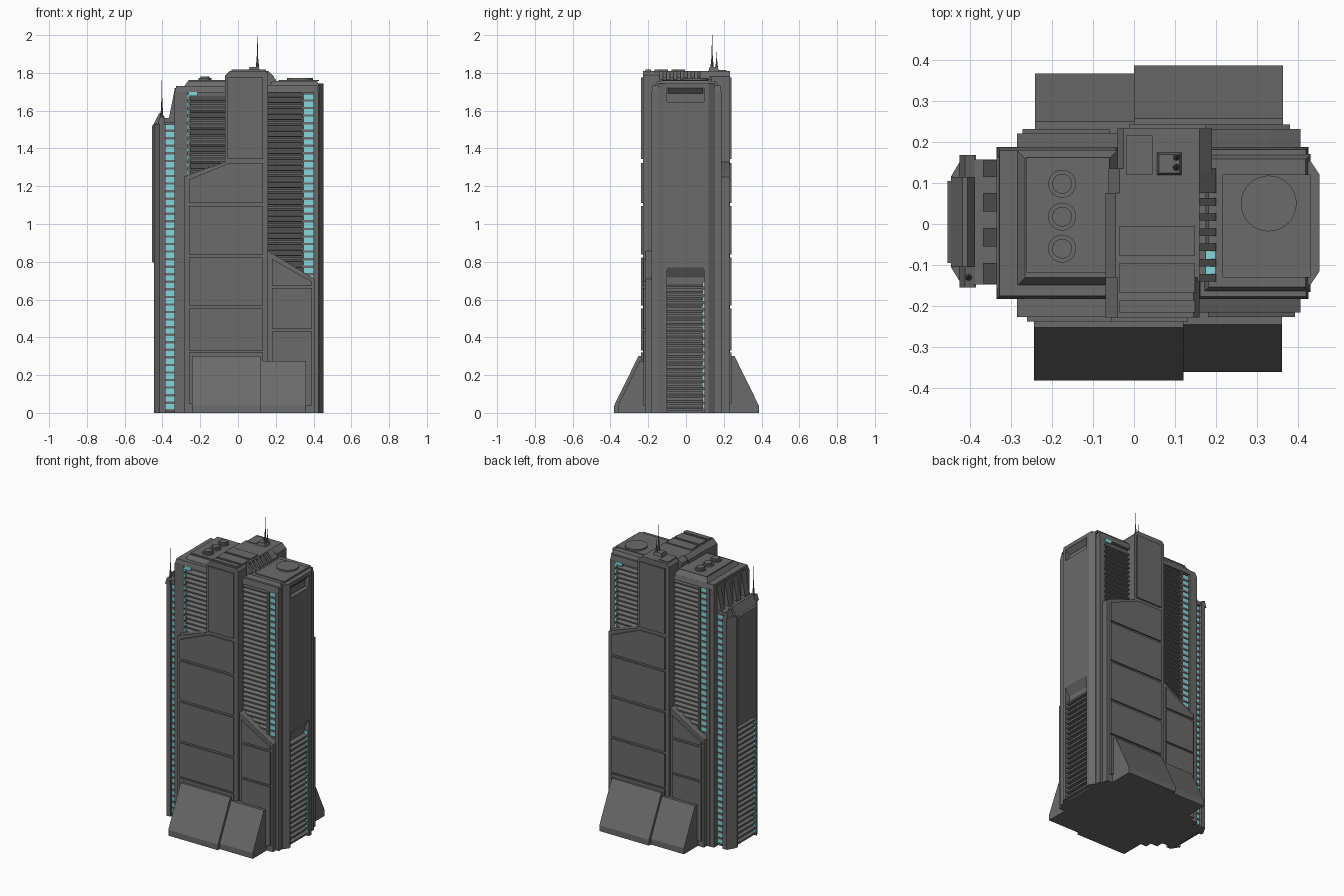
import bpy, bmesh, math
from mathutils import Vector


def material(name, rgb):
    m = bpy.data.materials.new(name)
    m.diffuse_color = (*rgb, 1)
    return m


GREY = material("concrete grey", (0.145, 0.145, 0.145))
CYAN = material("window cyan", (0.23, 0.68, 0.70))


def prism(pts, axis, a, b):
    """Solid from a 2D outline swept along an axis from a to b."""
    place = {'x': lambda p, t: (t, p[0], p[1]),
             'y': lambda p, t: (p[0], t, p[1]),
             'z': lambda p, t: (p[0], p[1], t)}[axis]
    return [[Vector(place(p, t)) for p in pts] for t in (a, b)]


def box(x0, x1, y0, y1, z0, z1, inset=0.0):
    """Box whose top ring may be inset to give sloping sides."""
    i = inset
    return [[Vector((x0, y0, z0)), Vector((x1, y0, z0)), Vector((x1, y1, z0)), Vector((x0, y1, z0))],
            [Vector((x0 + i, y0 + i, z1)), Vector((x1 - i, y0 + i, z1)),
             Vector((x1 - i, y1 - i, z1)), Vector((x0 + i, y1 - i, z1))]]


def part(name, solids, mat=GREY, turned=False):
    """One object from several solids; turned = rotated half a turn for the back."""
    bm = bmesh.new()
    for rings in solids:
        lo, hi = [[bm.verts.new((0.12 - v.x, 0.005 - v.y, v.z) if turned else v) for v in r]
                  for r in rings]
        n = len(lo)
        bm.faces.new(lo)
        bm.faces.new(hi)
        for i in range(n):
            j = (i + 1) % n
            bm.faces.new((lo[i], lo[j], hi[j], hi[i]))
    bmesh.ops.recalc_face_normals(bm, faces=bm.faces)
    me = bpy.data.meshes.new(name)
    bm.to_mesh(me)
    bm.free()
    me.materials.append(mat)
    ob = bpy.data.objects.new(name, me)
    bpy.context.collection.objects.link(ob)
    return ob


def circle(x, y, r, n=24):
    return [(x + r * math.cos(2 * math.pi * i / n), y + r * math.sin(2 * math.pi * i / n)) for i in range(n)]


def steps(z0, z1, d):
    return [z0 + i * d for i in range(int(round((z1 - z0) / d)))]


# --- core and roofs
part("core", [box(-0.335, 0.415, -0.158, 0.163, 0, 1.72),
              box(-0.335, -0.300, -0.183, 0.187, 0, 1.70)])
part("left_roof", [box(-0.335, -0.04, -0.183, 0.187, 1.695, 1.73, 0.008),
                   box(-0.285, -0.04, -0.15, 0.18, 1.728, 1.757, 0.02)])
part("left_roof_panel", [box(-0.262, -0.06, -0.118, 0.162, 1.757, 1.762)])
part("right_roof", [box(0.155, 0.425, -0.183, 0.187, 1.695, 1.735, 0.006),
                    box(0.17, 0.43, -0.165, 0.17, 1.73, 1.757, 0.012)])
part("right_roof_panel", [box(0.215, 0.43, -0.13, 0.12, 1.757, 1.762)])
part("landing_pad", [prism(circle(0.328, 0.05, 0.068, 32), 'z', 1.757, 1.772)])
part("roof_vents", [s for y in (0.098, 0.018, -0.06) for s in (
    prism(circle(-0.175, y, 0.034), 'z', 1.757, 1.772),
    prism(circle(-0.175, y, 0.024), 'z', 1.772, 1.782))])

# --- facade, used on the front and turned for the back
for side, turned in (("front", False), ("back", True)):
    def make(name, solids, mat=GREY):
        part(side + "_" + name, solids, mat, turned)

    make("pillars", [box(-0.305, -0.268, -0.183, -0.1, 0, 1.70),
                     box(0.40, 0.425, -0.183, -0.1, 0, 1.70),
                     box(0.338, 0.35, -0.178, -0.1, 0, 1.70)])
    # slanted louvres beside the central column
    make("louvres", [prism([(-0.15, z), (-0.18, z + 0.003), (-0.18, z + 0.012), (-0.15, z + 0.027)], 'x', a, b)
                     for a, b, z0 in ((0.155, 0.34, 0.68), (-0.255, -0.06, 1.2))
                     for z in steps(z0, 1.69, 0.03)])
    # corner window strips with floor slats
    make("windows", [box(0.35, 0.40, -0.168, -0.155, z, z + 0.028) for z in steps(0.70, 1.70, 0.04)], CYAN)
    make("window_slats", [box(0.35, 0.40, -0.173, -0.15, z - 0.012, z) for z in steps(0.70, 1.70, 0.04)])
    make("reveal_windows", [box(-0.268, -0.260, -0.180, -0.155, z, z + 0.026)
                            for z in steps(1.22, 1.70, 0.04)]
         + [box(-0.262, -0.215, -0.183, -0.176, 1.678, 1.70)], CYAN)
    # central column
    make("column", [prism([(-0.07, 0), (0.16, 0), (0.16, 1.79), (0.145, 1.81), (-0.04, 1.81), (-0.07, 1.78)],
                          'y', -0.228, -0.12)])
    make("column_panel", [prism([(-0.055, 1.345), (0.132, 1.345), (0.132, 1.775), (-0.055, 1.775)],
                                'y', -0.237, -0.22)])
    # large stepped facade panels
    make("large_facade", [prism([(-0.285, 0), (0.145, 0), (0.145, 1.335), (-0.05, 1.335), (-0.21, 1.28),
                                 (-0.285, 1.25)], 'y', -0.226, -0.15)])
    make("large_panels", [prism([(-0.26, a), (0.132, a), (0.132, b), (-0.26, b)], 'y', -0.237, -0.22)
                          for a, b in ((0.05, 0.32), (0.33, 0.553), (0.568, 0.823), (0.838, 1.095))]
         + [prism([(-0.26, 1.11), (0.132, 1.11), (0.132, 1.322), (-0.05, 1.322), (-0.26, 1.235)],
                  'y', -0.237, -0.22)])
    # small stepped facade panels
    make("small_facade", [prism([(0.155, 0), (0.405, 0), (0.405, 0.71), (0.155, 0.86)], 'y', -0.215, -0.15)])
    make("small_panels", [prism([(0.18, a), (0.392, a), (0.392, b), (0.18, c)], 'y', -0.226, -0.21)
                          for a, b, c in ((0.04, 0.43, 0.43), (0.443, 0.66, 0.66), (0.675, 0.695, 0.815))])
    # sloping foot buttresses
    make("large_foot", [prism([(-0.2, 0), (-0.381, 0), (-0.381, 0.038), (-0.252, 0.30), (-0.2, 0.30)],
                              'x', -0.243, 0.12)])
    make("small_foot", [prism([(-0.2, 0), (-0.361, 0), (-0.361, 0.038), (-0.245, 0.275), (-0.2, 0.275)],
                              'x', 0.12, 0.361)])

# --- central roof with ribbed shoulder
part("central_roof", [
    prism([(-0.07, 1.70), (0.16, 1.70), (0.16, 1.81), (-0.045, 1.81), (-0.07, 1.785)], 'y', -0.13, 0.075),
    prism([(-0.062, 1.70), (0.2, 1.70), (0.2, 1.765), (0.16, 1.81), (-0.035, 1.81), (-0.062, 1.785)],
          'y', 0.075, 0.135),
    box(0.15, 0.175, -0.14, 0.08, 1.70, 1.775)])
part("shoulder_ribs", [prism([(0.155, 1.75), (0.2, 1.75), (0.2, 1.765), (0.16, 1.81), (0.155, 1.81)],
                             'y', y, y + 0.018) for y in steps(-0.14, 0.08, 0.037)])
part("shoulder_windows", [box(0.16, 0.198, y, y + 0.019, 1.757, 1.765) for y in (-0.122, -0.085)], CYAN)
part("roof_plates", [box(-0.035, 0.148, a, b, 1.805, 1.817)
                     for a, b in ((-0.078, -0.005), (-0.168, -0.095), (-0.215, -0.185))]
     + [box(-0.02, 0.045, 0.12, 0.215, 1.805, 1.814)])
part("antenna_base", [box(0.055, 0.117, 0.118, 0.175, 1.805, 1.83, 0.006)])

# --- antennas: tapering masts
def mast(x, y, z0, z1):
    zs = [z0, z0 + 0.3 * (z1 - z0), z0 + 0.55 * (z1 - z0), z1]
    return [[[Vector((*p, a)) for p in circle(x, y, r, 8)], [Vector((*p, b)) for p in circle(x, y, q, 8)]]
            for a, b, r, q in ((zs[0], zs[1], 0.009, 0.005), (zs[1], zs[2], 0.004, 0.003),
                               (zs[2], zs[3], 0.002, 0.001))]


part("roof_antennas", mast(0.103, 0.138, 1.82, 2.0) + mast(0.103, 0.162, 1.82, 1.91))
part("wing_antenna", mast(-0.403, -0.13, 1.55, 1.76))

# --- right end cap: recess with louvres below, vent near the top
def end_plan(x0, x1, x2, x3, ya, yb, yc, yd, notch):
    """Chamfered plan outline, optionally notched back to x1 in the middle."""
    mid = [(x3, -0.1), (notch, -0.1), (notch, 0.095), (x3, 0.095)] if notch else []
    return [(x0, ya), (x2, ya), (x3, yb)] + mid + [(x3, yc), (x2, yd), (x0, yd)]


def right(z0, z1, notch):
    return prism(end_plan(0.39, 0, 0.43, 0.452, -0.148, -0.115, 0.12, 0.153, notch), 'z', z0, z1)


part("right_end", [right(0, 0.77, 0.42), right(0.77, 1.645, None), right(1.645, 1.72, 0.425),
                   right(1.72, 1.745, None)])
part("right_recess_hood", [prism([(0.41, 0.70), (0.452, 0.77), (0.41, 0.77)], 'y', -0.1, 0.095)])
part("right_vent_hood", [prism([(0.42, 1.685), (0.451, 1.72), (0.42, 1.72)], 'y', -0.095, 0.09)])
part("right_louvres", [prism([(0.41, z), (0.443, z), (0.443, z + 0.012), (0.41, z + 0.026)], 'y', -0.1, 0.087)
                       for z in steps(0.01, 0.70, 0.034)])
part("right_recess_windows", [box(0.422, 0.447, 0.088, 0.096, z, z + 0.026)
                              for z in steps(0.02, 0.70, 0.038)], CYAN)

# --- left wing
def left(z0, z1, notch):
    return prism(end_plan(-0.385, 0, -0.415, -0.446, -0.155, -0.105, 0.115, 0.168, notch), 'z', z0, z1)


part("left_wing", [left(0, 0.80, -0.42), left(0.80, 1.53, None),
                   box(-0.39, -0.33, -0.13, 0.14, 0, 1.56)])
part("left_wing_cap", [prism([(-0.446, 1.53), (-0.418, 1.585), (-0.405, 1.59), (-0.388, 1.565), (-0.388, 1.53)],
                             'y', -0.105, 0.115),
                       prism([(-0.425, 1.53), (-0.412, 1.57), (-0.388, 1.56), (-0.388, 1.53)], 'y', -0.155, 0.168),
                       box(-0.39, -0.33, -0.147, 0.157, 1.535, 1.56)])
part("left_side_panel", [prism([(-0.44, 0.79), (-0.454, 0.80), (-0.454, 1.52), (-0.44, 1.535)],
                               'y', -0.095, 0.105)])
part("left_louvres", [prism([(-0.41, z), (-0.44, z), (-0.44, z + 0.012), (-0.41, z + 0.026)], 'y', -0.09, 0.095)
                      for z in steps(0.01, 0.79, 0.034)])
part("left_recess_windows", [box(-0.444, -0.422, -0.1, -0.092, z, z + 0.026)
                             for z in steps(0.02, 0.78, 0.038)], CYAN)
part("wing_windows", [box(-0.388, -0.335, a, b, z, z + 0.028) for a, b in ((-0.139, -0.13), (0.14, 0.149))
                      for z in steps(0.02, 1.54, 0.04)], CYAN)
part("wing_window_slats", [box(-0.388, -0.335, -0.145, 0.155, z - 0.012, z) for z in steps(0.02, 1.54, 0.04)])
part("wing_buttresses", [prism([(-0.368, 1.55), (-0.33, 1.55), (-0.33, 1.715), (-0.337, 1.705)], 'y', a, b)
                         for a, b in ((-0.145, -0.095), (-0.055, -0.01), (0.03, 0.075), (0.115, 0.155))])
